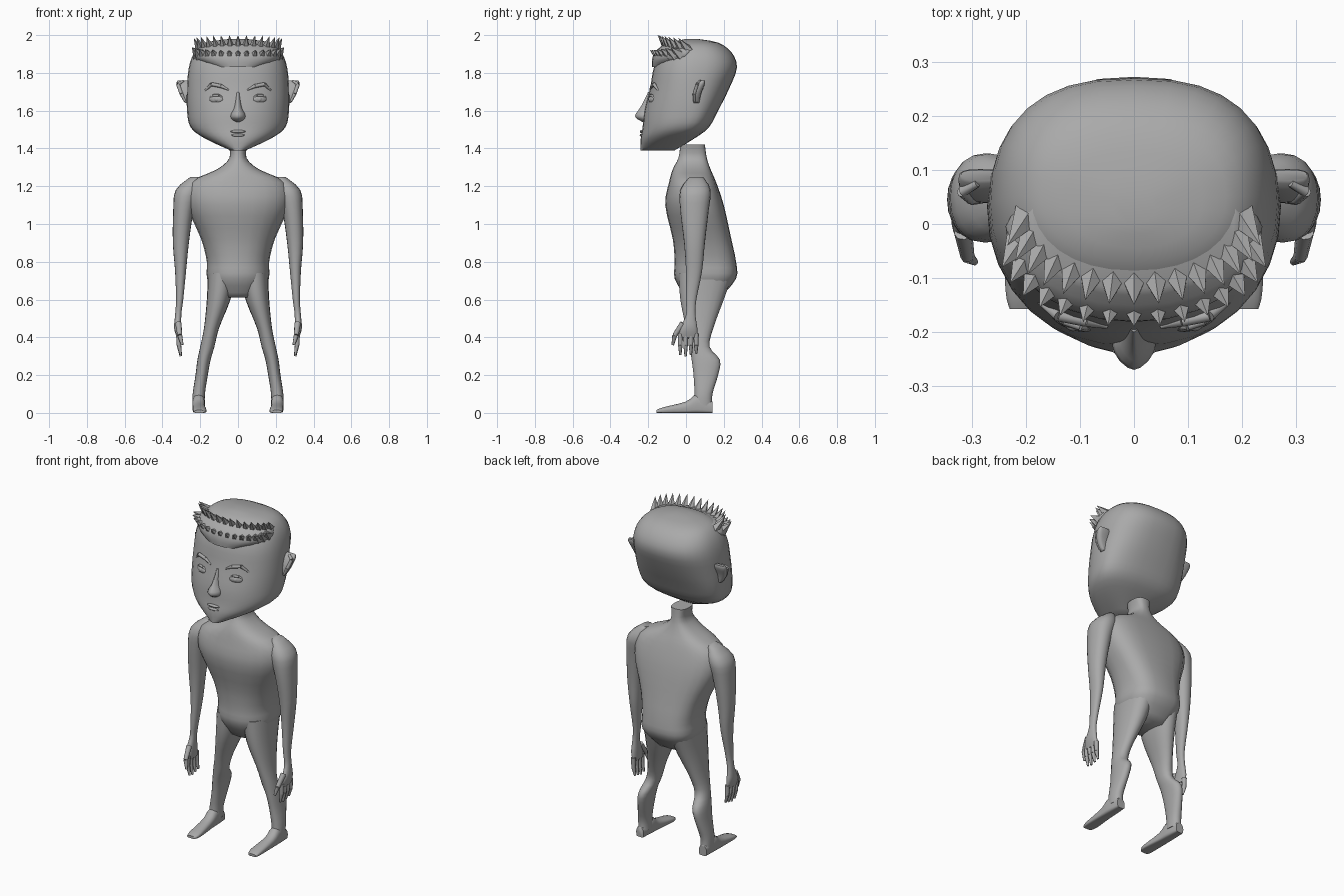
import bpy
import bmesh
import math
from mathutils import Matrix, Vector

if "Cube" in bpy.data.objects:
    bpy.data.objects.remove(bpy.data.objects["Cube"], do_unlink=True)

GREY = (0.4, 0.4, 0.4, 1)
skin = bpy.data.materials.new("plain_grey")
skin.use_nodes = True
skin.diffuse_color = GREY
skin.node_tree.nodes["Principled BSDF"].inputs["Base Color"].default_value = GREY


def finish(name, bm, crease=60):
    """Turn a bmesh into a shaded object."""
    bmesh.ops.recalc_face_normals(bm, faces=bm.faces)
    mesh = bpy.data.meshes.new(name)
    bm.to_mesh(mesh)
    bm.free()
    mesh.materials.append(skin)
    mesh.shade_smooth()
    mesh.set_sharp_from_angle(angle=math.radians(crease))
    bpy.context.collection.objects.link(bpy.data.objects.new(name, mesh))


def finish_pair(name, bm):
    """Make the left part and its mirrored right twin."""
    twin = bm.copy()
    for vert in twin.verts:
        vert.co.x = -vert.co.x
    finish("left_" + name, bm)
    finish("right_" + name, twin)


def resample(rings, steps=3):
    """Pass a smooth curve through the key rings."""
    padded = [rings[0], *rings, rings[-1]]
    result = []
    for before, start, end, after in zip(padded, padded[1:], padded[2:], padded[3:]):
        for step in range(steps):
            t = step / steps
            row = []
            for a, b, c, d in zip(before, start, end, after):
                bend = (c - a) * (1 - t) - (d - b) * t
                ease = t * t * (3 - 2 * t)
                row.append(b + (c - b) * ease + bend * t * (1 - t) / 2)
            result.append(row)
    return result + [rings[-1]]


def loft(rings, axis="z", low=2.2, high=2.2, sides=24):
    """Skin rings of (position, u0, u1, v0, v1, v of the widest point)."""

    def power(value, exponent):
        return math.copysign(abs(value) ** (2 / exponent), value)

    bm = bmesh.new()
    loops = []
    for pos, u0, u1, v0, v1, *widest in resample(rings):
        mid = widest[0] if widest else (v0 + v1) / 2
        loop = []
        for k in range(sides):
            angle = math.tau * k / sides
            back = math.sin(angle) > 0
            exponent = high if back else low
            reach = v1 - mid if back else mid - v0
            u = (u0 + u1) / 2 + (u1 - u0) / 2 * power(math.cos(angle), exponent)
            v = mid + reach * power(math.sin(angle), exponent)
            loop.append(bm.verts.new((u, pos, v) if axis == "y" else (u, v, pos)))
        loops.append(loop)
    for lower, upper in zip(loops, loops[1:]):
        for k in range(sides):
            j = (k + 1) % sides
            bm.faces.new((lower[k], lower[j], upper[j], upper[k]))
    bm.faces.new(loops[0])
    bm.faces.new(loops[-1])
    return bm


def centred(rows):
    """Symmetric rings from (position, half width, front, back, widest)."""
    return [(pos, -half, half, *rest) for pos, half, *rest in rows]


def taper(bm, start, end, thick, thin, sides=8):
    """Add a tapered rod between two points."""
    start, end = Vector(start), Vector(end)
    made = bmesh.ops.create_cone(bm, cap_ends=True, segments=sides, radius1=thick,
                                 radius2=thin, depth=(end - start).length)["verts"]
    turn = (end - start).to_track_quat("Z", "Y")
    for vert in made:
        vert.co = turn @ vert.co + (start + end) / 2


def blob(centre, size, yaw=0):
    """Make an ellipsoid turned about the vertical."""
    bm = bmesh.new()
    place = (Matrix.Translation(centre) @ Matrix.Rotation(math.radians(yaw), 4, "Z")
             @ Matrix.Diagonal((*size, 1)))
    bmesh.ops.create_uvsphere(bm, u_segments=16, v_segments=10, radius=1, matrix=place)
    return bm


def strand(points, middle, end):
    """Make a curved ridge, thickest in the middle, through four points."""
    bm = bmesh.new()
    sizes = (end, middle, middle, end)
    for i in range(3):
        taper(bm, points[i], points[i + 1], sizes[i], sizes[i + 1])
    return bm


# Head: narrow jaw, broad cheeks and rounded crown
finish("head", loft(centred([
    (1.39, .04, -.24, -.06, -.17),
    (1.45, .17, -.24, .04, -.08),
    (1.51, .25, -.23, .12, 0),
    (1.6, .27, -.22, .17, .03),
    (1.72, .27, -.19, .23, .03),
    (1.83, .26, -.17, .27, .04),
    (1.91, .23, -.13, .24, .05),
    (1.96, .17, -.07, .17, .05),
    (1.98, .04, 0, .06, .04)]), high=2.5, sides=32))

# Nose and mouth
finish("nose", loft(centred([
    (1.7, .01, -.2, -.16),
    (1.62, .02, -.24, -.17),
    (1.57, .04, -.27, -.18),
    (1.54, .02, -.23, -.18)]), low=1.6, sides=16))
finish("upper_lip", blob((0, -.235, 1.49), (.04, .01, .008)))
finish("lower_lip", blob((0, -.235, 1.47), (.035, .01, .008)))

# Eyes with lids and arched brows
finish_pair("eyeball", blob((.115, -.18, 1.66), (.04, .015, .022), yaw=20))
finish_pair("iris", blob((.115, -.19, 1.66), (.012, .008, .012), yaw=20))
finish_pair("eyelid", strand([(.07, -.19, 1.66), (.1, -.19, 1.68),
                              (.13, -.18, 1.68), (.16, -.16, 1.66)], .007, .003))
finish_pair("eyebrow", strand([(.05, -.19, 1.71), (.09, -.18, 1.73),
                               (.14, -.17, 1.74), (.18, -.14, 1.7)], .01, .004))

# Ears flare outward, with a raised rim in front
finish_pair("ear", loft([
    (1.64, .24, .28, .04, .07),
    (1.69, .24, .31, .04, .08),
    (1.74, .24, .325, .06, .1),
    (1.76, .25, .32, .08, .1)], low=3, high=3, sides=16))
finish_pair("ear_rim", strand([(.28, .045, 1.65), (.3, .045, 1.69),
                               (.318, .06, 1.74), (.29, .075, 1.757)], .01, .007))

# Two rows of spikes fanned around the forehead, over a sloping fringe
hair = bmesh.new()
COUNT = 15
for i in range(COUNT):
    t = 2 * i / (COUNT - 1) - 1
    x, y, lift = .25 * math.sin(t * 1.35), .11 * t * t - .19, .015 * t * t
    taper(hair, (x * .86, y + .05, 1.88 + lift), (x, y, 1.92 + lift), .034, 0, 5)
    taper(hair, (x * .8, y + .1, 1.91), (x * .96, y + .04, 2 - lift), .032, 0, 5)
finish("hair_spikes", hair, crease=20)
finish("hair_fringe", loft(centred([
    (1.83, .12, -.18, -.05, -.1),
    (1.87, .22, -.18, .02, -.02),
    (1.91, .235, -.165, .05, 0),
    (1.95, .19, -.12, .08, .02)])), crease=40)

# Torso with slim neck, broad chest and squared seat
finish("torso", loft(centred([
    (1.42, .05, -.03, .1),
    (1.35, .045, -.04, .11),
    (1.29, .11, -.07, .13),
    (1.22, .25, -.09, .16),
    (1.1, .27, -.11, .2),
    (.92, .195, -.07, .24),
    (.8, .165, -.06, .265),
    (.71, .163, -.06, .265),
    (.61, .1, 0, .18)]), high=2.9))

# Legs with bulging calves
finish_pair("leg", loft([
    (.74, .01, .16, -.04, .25),
    (.6, .04, .165, -.03, .2),
    (.45, .1, .18, 0, .145),
    (.35, .125, .2, .02, .125),
    (.28, .145, .215, .03, .18),
    (.2, .16, .225, .04, .17),
    (.1, .175, .24, .045, .14),
    (.04, .175, .24, .04, .14)], sides=20))
finish_pair("foot", loft([
    (-.157, .18, .23, 0, .015),
    (-.12, .167, .238, 0, .03),
    (0, .175, .24, 0, .06),
    (.06, .176, .241, 0, .1),
    (.14, .185, .235, 0, .06)], axis="y", low=5, sides=20))

# Arms from shoulder to palm
finish_pair("arm", loft([
    (1.25, .2, .25, .02, .09),
    (1.18, .2, .33, -.03, .13),
    (1.07, .235, .343, -.03, .12),
    (.9, .26, .345, -.01, .1),
    (.75, .275, .333, 0, .085),
    (.6, .29, .328, 0, .055),
    (.52, .3, .333, 0, .05),
    (.45, .3, .338, -.03, .06),
    (.4, .3, .325, -.04, .06)], sides=20))

# Four fingers and a thumb
fingers = bmesh.new()
for i in range(4):
    y = .028 * i - .03
    knuckle = (.313, y, .36)
    taper(fingers, (.314, y, .42), knuckle, .014, .012)
    taper(fingers, knuckle, (.303, y, .3 + .007 * abs(i - 1)), .012, .006)
joint = (.308, -.06, .41)
taper(fingers, (.316, -.015, .475), joint, .017, .013)
taper(fingers, joint, (.295, -.07, .36), .013, .007)
finish_pair("fingers", fingers)
